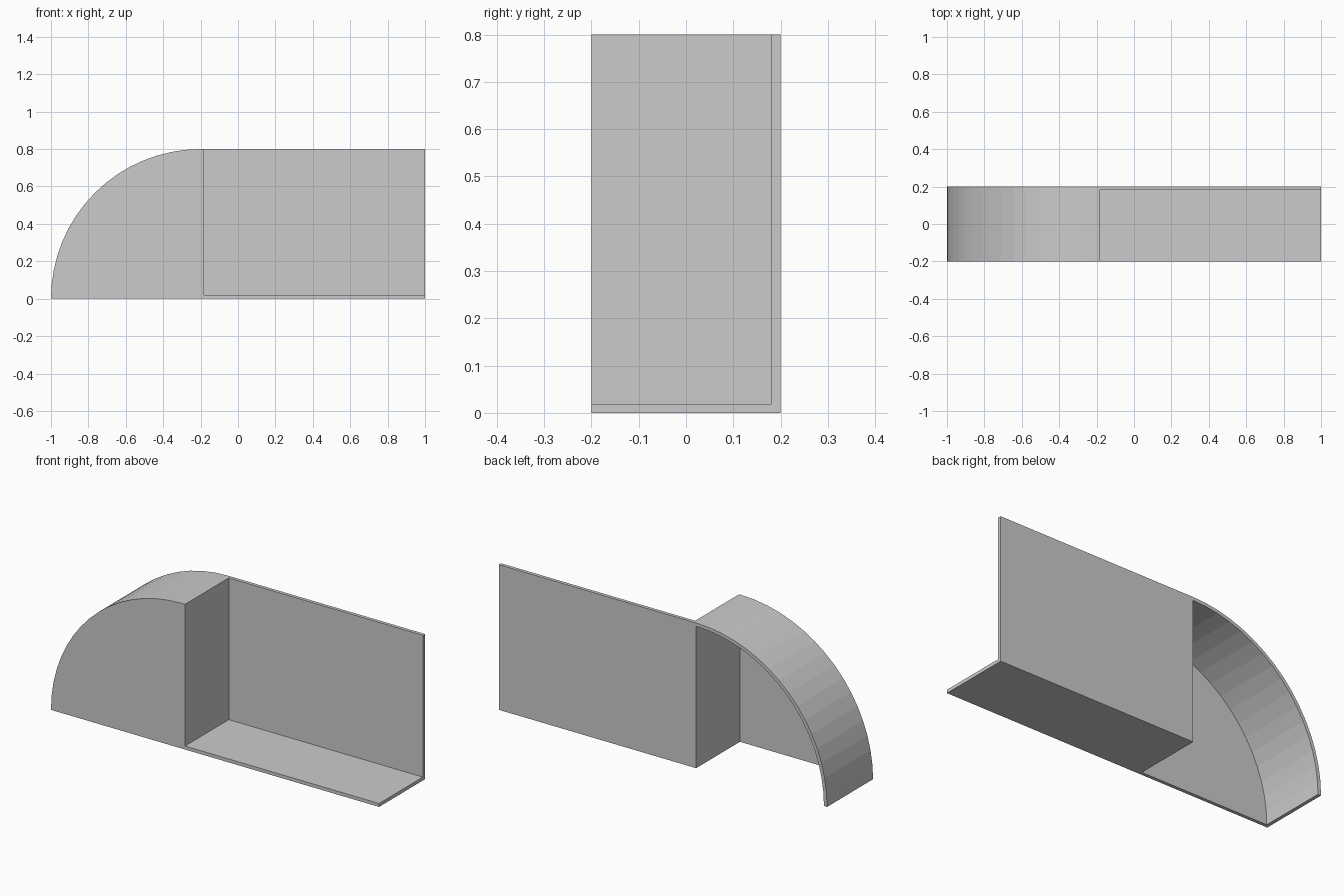
import bpy, bmesh
from math import sin, cos, pi

if "Cube" in bpy.data.objects:
    bpy.data.objects.remove(bpy.data.objects["Cube"])

T = 0.019          # sheet thickness
CX, R = -0.2, 0.8  # arc centre and radius
SEG = 16


def prism(name, profile, y0, y1):
    """Extrude an XZ profile from y0 to y1."""
    bm = bmesh.new()
    face = bm.faces.new([bm.verts.new((x, y0, z)) for x, z in profile])
    ext = bmesh.ops.extrude_face_region(bm, geom=[face])
    moved = [v for v in ext["geom"] if isinstance(v, bmesh.types.BMVert)]
    bmesh.ops.translate(bm, verts=moved, vec=(0, y1 - y0, 0))
    bmesh.ops.recalc_face_normals(bm, faces=bm.faces)
    mesh = bpy.data.meshes.new(name)
    bm.to_mesh(mesh)
    bm.free()
    obj = bpy.data.objects.new(name, mesh)
    bpy.context.collection.objects.link(obj)
    return obj


def arc(r):
    """Quarter arc from the ground at the left up to the crown."""
    return [(CX - r * cos(i * pi / 2 / SEG), r * sin(i * pi / 2 / SEG))
            for i in range(SEG + 1)]


# Outer body: quarter round followed by a straight block
body = prism("curved_end_panel", arc(R) + [(1, R), (1, 0)], -0.2, 0.2)

# Front recess: leaves floor, back wall and divider
wall = CX - 0.002
front = prism("front_recess_cutter",
              [(wall + T, T), (1.2, T), (1.2, 1), (wall + T, 1)],
              -0.4, 0.2 - T)

# Rear hollow: leaves front plate and curved strip, open at back and bottom
inner = arc(R - T)[:-1] + [(wall, R - T)]
rear = prism("rear_hollow_cutter",
             [(CX - R + T, -0.2)] + inner + [(wall, -0.2)],
             -0.2 + T, 0.4)

for cutter in (front, rear):
    mod = body.modifiers.new("cut", 'BOOLEAN')
    mod.operation = 'DIFFERENCE'
    mod.solver = 'EXACT'
    mod.object = cutter

# Bake the cuts and discard the cutters
deps = bpy.context.evaluated_depsgraph_get()
result = bpy.data.meshes.new_from_object(body.evaluated_get(deps))
body.modifiers.clear()
body.data = result
for cutter in (front, rear):
    bpy.data.objects.remove(cutter)
